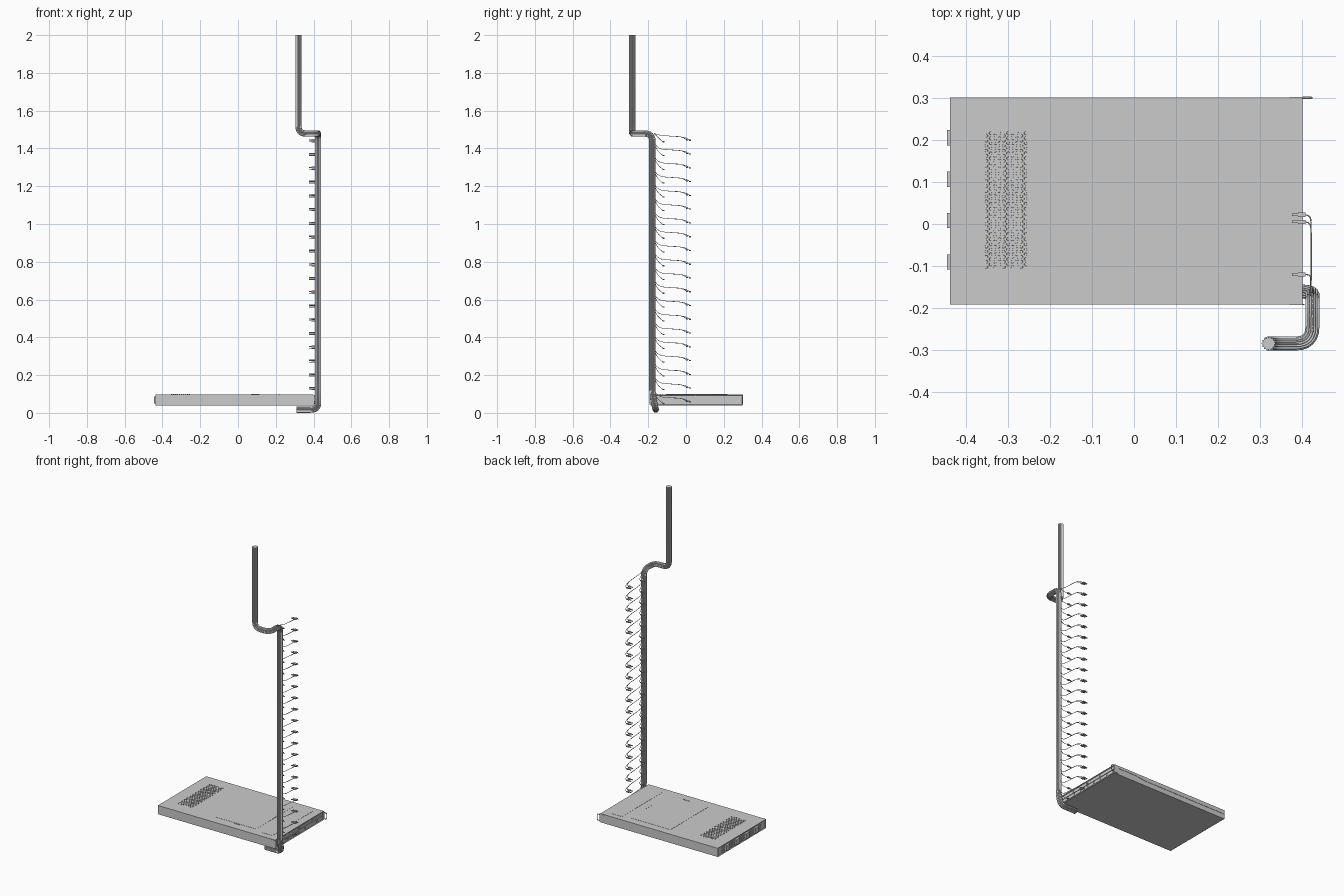
import bpy, bmesh, math
from mathutils import Vector

cube = bpy.data.objects.get("Cube")
if cube:
    bpy.data.objects.remove(cube, do_unlink=True)

GREY = bpy.data.materials.new("metal grey")
GREY.use_nodes = True
GREY.diffuse_color = (0.6, 0.6, 0.6, 1)
GREY.node_tree.nodes["Principled BSDF"].inputs["Base Color"].default_value = (0.6, 0.6, 0.6, 1)


def finish(name, bm):
    bmesh.ops.recalc_face_normals(bm, faces=bm.faces)
    me = bpy.data.meshes.new(name)
    bm.to_mesh(me)
    bm.free()
    me.materials.append(GREY)
    ob = bpy.data.objects.new(name, me)
    bpy.context.collection.objects.link(ob)
    return ob


def add_box(bm, x, y, z):
    """Add a box given (min, max) on each axis."""
    vs = bmesh.ops.create_cube(bm, size=1)["verts"]
    for v in vs:
        v.co = Vector([(a + b) / 2 + c * (b - a) for (a, b), c in zip((x, y, z), v.co)])


def boxes(name, items):
    bm = bmesh.new()
    for item in items:
        add_box(bm, *item)
    return finish(name, bm)


def smooth(ob, angle):
    bpy.ops.object.select_all(action='DESELECT')
    ob.select_set(True)
    bpy.context.view_layer.objects.active = ob
    bpy.ops.object.shade_smooth_by_angle(angle=math.radians(angle))


def curve_mesh(name, paths, kind='NURBS', radius=0.0, profile=None):
    """Sweep a round or custom section along paths and turn it into a mesh."""
    cu = bpy.data.curves.new(name, 'CURVE')
    cu.dimensions = '3D'
    cu.use_fill_caps = True
    cu.resolution_u = 4
    cu.bevel_resolution = 1
    if profile:
        cu.bevel_mode = 'OBJECT'
        cu.bevel_object = profile
    else:
        cu.bevel_depth = radius
    for pts in paths:
        sp = cu.splines.new(kind)
        sp.points.add(len(pts) - 1)
        for p, co in zip(sp.points, pts):
            p.co = (*co, 1)
        if kind == 'NURBS':
            sp.order_u = 3
            sp.use_endpoint_u = True
    tmp = bpy.data.objects.new(name + "_path", cu)
    bpy.context.collection.objects.link(tmp)
    dg = bpy.context.evaluated_depsgraph_get()
    me = bpy.data.meshes.new_from_object(tmp.evaluated_get(dg))
    bpy.data.objects.remove(tmp, do_unlink=True)
    me.name = name
    me.materials.clear()
    me.materials.append(GREY)
    ob = bpy.data.objects.new(name, me)
    bpy.context.collection.objects.link(ob)
    smooth(ob, 50)
    return ob


def rounded(points, r, steps=6):
    """Round the inner corners of a polyline."""
    pts = [Vector(p) for p in points]
    out = [pts[0]]
    for a, b, c in zip(pts, pts[1:], pts[2:]):
        p = b + (a - b).normalized() * min(r, (a - b).length * 0.49)
        q = b + (c - b).normalized() * min(r, (c - b).length * 0.49)
        for i in range(steps + 1):
            t = i / steps
            out.append(p * (1 - t) ** 2 + b * 2 * t * (1 - t) + q * t * t)
    return out + [pts[-1]]


# Chassis with recessed end faces
X0, X1, Y0, Y1, Z0, Z1 = -0.437, 0.40, -0.19, 0.30, 0.04, 0.097
bm = bmesh.new()
add_box(bm, (X0, X1), (Y0 + 0.001, Y1 - 0.001), (Z0, Z1 - 0.002))
bm.normal_update()
ends = [f for f in bm.faces if abs(f.normal.x) > 0.9]
bmesh.ops.inset_individual(bm, faces=ends, thickness=0.005, depth=-0.005)
finish("chassis", bm)

# Lid with side flanges that step up towards the port end
lid_profile = [(X0, Z1), (X0, 0.071), (0.17, 0.071), (0.24, 0.08), (X1, 0.08), (X1, Z1)]
bm = bmesh.new()
for ya, yb in ((Y0 - 0.001, Y0 + 0.002), (Y1 + 0.001, Y1 - 0.002)):
    face = bm.faces.new([bm.verts.new((x, ya, z)) for x, z in lid_profile])
    ext = bmesh.ops.extrude_face_region(bm, geom=[face])["geom"]
    bmesh.ops.translate(bm, vec=(0, yb - ya, 0),
                        verts=[g for g in ext if isinstance(g, bmesh.types.BMVert)])
add_box(bm, (X0, X1), (Y0, Y1), (Z1 - 0.003, Z1))
finish("lid", bm)

# Shallow pressed panels and raised latches on the lid
boxes("lid_panels", [((-0.065, 0.22), (-0.13, 0.25), (Z1, Z1 + 0.001)),
                     ((0.27, 0.35), (-0.15, 0.265), (Z1, Z1 + 0.001))])
boxes("lid_latches", [((0.216, 0.219), (0.02, 0.11), (Z1, Z1 + 0.002)),
                      ((0.07, 0.115), (-0.138, -0.135), (Z1, Z1 + 0.002))])

# Staggered vent cells, each a hexagonal rim with a sunken middle
bm = bmesh.new()
for i in range(10):
    for j in range(27):
        ring = bmesh.ops.create_circle(bm, cap_ends=True, segments=6, radius=0.0052)["verts"]
        off = 0.006 if i % 2 else 0
        bmesh.ops.translate(bm, verts=ring,
                            vec=(-0.351 + i * 0.0104, -0.102 + j * 0.012 + off, Z1 + 0.002))
bmesh.ops.inset_individual(bm, faces=bm.faces[:], thickness=0.0012, depth=0)
cells = [f for f in bm.faces if len(f.verts) == 6]
bmesh.ops.inset_individual(bm, faces=cells, thickness=0.0003, depth=-0.0015)
finish("vent_cells", bm)

# Port end: sockets in a recess, with dividers between
ports = [((X1 - 0.006, X1 - 0.002), (y, y + 0.05), (0.048, 0.067))
         for y in [Y0 + 0.012 + 0.059 * i for i in range(8)]]
ports += [((X1 - 0.006, X1 - 0.002), (y, y + 0.1), (0.072, 0.088))
          for y in [Y0 + 0.012 + 0.12 * i for i in range(4)]]
boxes("port_sockets", ports)
boxes("port_dividers", [((X1 - 0.006, X1), (Y0 + 0.006, Y1 - 0.006), (0.0685, 0.0705)),
                        ((X1 - 0.006, X1), (0.05, 0.054), (Z0, Z1 - 0.003))])

# Fan end: grille bars and pull handles
fan_y = [0.205 - 0.0985 * i for i in range(4)]
boxes("fan_grilles", [((X0 + 0.001, X0 + 0.006), (y + a, y + a + 0.026), (z, z + 0.005))
                      for y in fan_y for a in (-0.046, 0.02)
                      for z in (0.05, 0.06, 0.07, 0.08)])
boxes("fan_handles", [((-0.445, X0 + 0.006), (y - 0.018, y + 0.018), (0.05, 0.086))
                      for y in fan_y])

# Mounting ears, one with a loop handle
boxes("mounting_ears", [((0.37, 0.405), (Y0 - 0.003, Y0), (0.045, 0.094)),
                        ((0.37, 0.405), (Y1 - 0.001, Y1 + 0.002), (0.045, 0.094))])
curve_mesh("ear_handle",
           [rounded([(0.40, Y1, 0.05), (0.422, Y1, 0.05), (0.422, Y1, 0.089), (0.40, Y1, 0.089)], 0.008)],
           'POLY', 0.0025)

# Cable bundle: lobed section swept along the riser
LOBES, SUB = 14, 5
prof = bpy.data.curves.new("bundle_section", 'CURVE')
prof.dimensions = '2D'
ps = prof.splines.new('POLY')
ps.points.add(LOBES * SUB - 1)
for k, p in enumerate(ps.points):
    a = math.tau * k / (LOBES * SUB)
    r = 0.0135 + 0.0035 * abs(math.sin(a * LOBES / 2))
    p.co = (r * math.cos(a), r * math.sin(a), 0, 1)
ps.use_cyclic_u = True
section = bpy.data.objects.new("bundle_section", prof)
bpy.context.collection.objects.link(section)
section.hide_render = True
RX = 0.424
riser = rounded([(0.31, -0.16, 0.0175), (RX, -0.16, 0.0175), (RX, -0.178, 0.09),
                 (RX, -0.178, 1.479), (RX, -0.284, 1.479),
                 (0.32, -0.284, 1.479), (0.32, -0.284, 2.0)], 0.04)
curve_mesh("cable_bundle", [riser], 'POLY', profile=section)
bpy.data.objects.remove(section, do_unlink=True)

# Branch cables and plugs at each rack level
cables, plugs = [], []
for n in range(20):
    z = 0.05 + 0.0729 * n
    top = min(z + 0.075, 1.482)
    for y, dz in ((0.022, 0.008), (0.005, 0.011), (-0.12, 0.0)):
        zz = z + dz
        if y > -0.1:
            path = [(0.42, -0.17, top), (0.421, -0.155, min(z + 0.036, 1.48)),
                    (0.421, -0.08, z + 0.03), (0.421, y - 0.03, zz + 0.017),
                    (0.42, y, zz), (0.405, y, zz)]
        else:
            path = [(0.42, -0.17, top), (0.42, -0.16, z + 0.035),
                    (0.42, y - 0.01, zz + 0.006), (0.418, y, zz), (0.405, y, zz)]
        cables.append(path)
        plugs.append(((0.390, 0.407), (y - 0.005, y + 0.005), (zz - 0.003, zz + 0.003)))
        plugs.append(((0.376, 0.390), (y - 0.003, y + 0.003), (zz - 0.002, zz + 0.002)))
curve_mesh("branch_cables", cables, 'NURBS', 0.0015)
boxes("cable_plugs", plugs)
